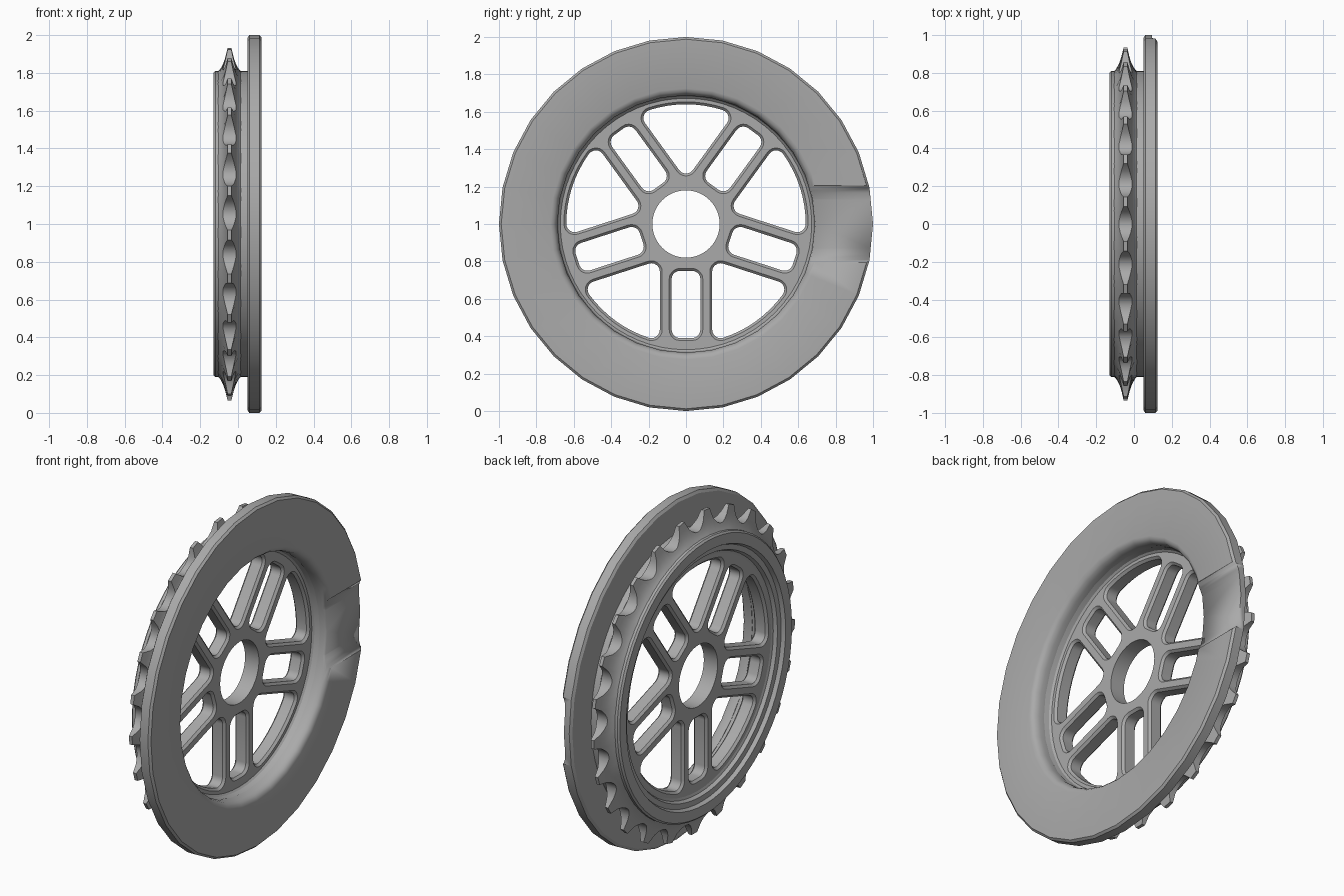
import bpy, bmesh, math
from math import sin, cos, pi, radians, asin, sqrt

if "Cube" in bpy.data.objects:
    bpy.data.objects.remove(bpy.data.objects["Cube"])

GREY = (0.4, 0.4, 0.4, 1)
metal = bpy.data.materials.new("grey_metal")
metal.use_nodes = True
metal.diffuse_color = GREY
metal.node_tree.nodes["Principled BSDF"].inputs["Base Color"].default_value = GREY


def finish(name, bm, angle=30):
    """Turn a bmesh into a shaded object standing on the ground."""
    bmesh.ops.recalc_face_normals(bm, faces=bm.faces)
    mesh = bpy.data.meshes.new(name)
    bm.to_mesh(mesh)
    bm.free()
    mesh.materials.append(metal)
    obj = bpy.data.objects.new(name, mesh)
    obj.location.z = 1
    bpy.context.collection.objects.link(obj)
    bpy.ops.object.select_all(action='DESELECT')
    obj.select_set(True)
    bpy.context.view_layer.objects.active = obj
    bpy.ops.object.shade_smooth_by_angle(angle=radians(angle))
    return obj


def bridge_rings(bm, rings, closed):
    """Join equal loops of vertices with quads."""
    pairs = zip(rings, rings[1:] + rings[:1]) if closed else zip(rings, rings[1:])
    for a, b in pairs:
        n = len(a)
        for i in range(n):
            j = (i + 1) % n
            bm.faces.new((a[i], a[j], b[j], b[i]))


def lathe(name, profile, segments):
    """Revolve a closed (x, radius) profile about the x axis."""
    bm = bmesh.new()
    rings = []
    for k in range(segments):
        a = 2 * pi * k / segments
        rings.append([bm.verts.new((x, r * cos(a), r * sin(a))) for x, r in profile])
    bridge_rings(bm, rings, True)
    return finish(name, bm)


# Guard ring with rounded inner lip
guard = lathe("guard_ring", [
    (0.05, 0.985), (0.06, 1.0), (0.113, 1.0), (0.125, 0.988), (0.125, 0.725),
    (0.119, 0.708), (0.105, 0.695), (0.08, 0.688), (0.05, 0.688)], 32)

# Shallow recess cut across one side of the guard
half = [(0.205, 0.2), (0.205, 0.123), (0.19, 0.109), (0.165, 0.099), (0.13, 0.095)]
outline = half + [(-z, x) for z, x in reversed(half)]
bm = bmesh.new()
ends = [[bm.verts.new((x, y, z)) for z, x in outline] for y in (0.6, 1.1)]
bridge_rings(bm, ends, False)
for end in ends:
    bm.faces.new(end)
cutter = finish("recess_cutter", bm)
cutter.hide_render = True
cut = guard.modifiers.new("recess", 'BOOLEAN')
cut.object = cutter
cut.solver = 'EXACT'
bpy.context.view_layer.objects.active = guard
bpy.ops.object.modifier_move_to_index(modifier=cut.name, index=0)
bpy.ops.object.modifier_apply(modifier=cut.name)
bpy.data.objects.remove(cutter)

# Rim that carries the teeth, the guard and the web
lathe("rim", [
    (-0.13, 0.80), (-0.12, 0.81), (0.055, 0.81), (0.055, 0.69), (0.02, 0.682),
    (0.008, 0.67), (-0.078, 0.67), (-0.085, 0.69), (-0.105, 0.70),
    (-0.108, 0.73), (-0.13, 0.74)], 64)

# Toothed band: thick at the root, thin at the tips
TEETH, ROOT, TIP = 25, 0.845, 0.935
step = 2 * pi / TEETH
tooth = [(-0.5, ROOT), (-0.4, ROOT + 0.003), (-0.29, ROOT + 0.018), (-0.2, 0.885),
         (-0.11, TIP), (0.11, TIP), (0.2, 0.885), (0.29, ROOT + 0.018), (0.4, ROOT + 0.003)]


def half_width(r):
    t = (TIP - r) / (TIP - 0.8)
    return 0.010 + 0.028 * t + 0.03 * t ** 4


bm = bmesh.new()
rings = []
for k in range(TEETH):
    for off, top in tooth:
        a = -pi / 2 + (k + off) * step
        radii = [0.8 + (top - 0.8) * t for t in (0, 0.2, 0.45, 0.7, 1)]
        side = [(half_width(r), r) for r in radii]
        loop = side + [(-w, r) for w, r in reversed(side)]
        rings.append([bm.verts.new((-0.045 + w, r * cos(a), r * sin(a))) for w, r in loop])
bridge_rings(bm, rings, True)
finish("teeth", bm)


# Web outlines are chains of arcs: (centre u, centre v, radius, start, end, steps)
def slot_arcs():
    r = 0.045
    u0, u1, v = 0.25 + r, 0.61 - r, 0.077 - r
    corners = [(u1, v), (u0, v), (u0, -v), (u1, -v)]
    return [(u, w, r, i * pi / 2, (i + 1) * pi / 2, 5) for i, (u, w) in enumerate(corners)]


def window_arcs():
    r, outer, gap, slope = 0.045, 0.64, 0.14, radians(36)
    reach, d = outer - r, gap + r
    c = slope - asin(d / reach)
    side = slope + pi / 2
    return [(reach * cos(c), -reach * sin(c), r, -side, -c, 6),
            (0, 0, outer, -c, c, 8),
            (reach * cos(c), reach * sin(c), r, c, side, 6),
            (d / sin(slope), 0, r, side, 2 * pi - side, 6)]


def trace(arcs, turn, grow):
    """Points of an arc chain, turned about the axis and grown outward."""
    pts = []
    for u, v, r, a0, a1, n in arcs:
        for i in range(n + 1):
            a = a0 + (a1 - a0) * i / n
            p, q = u + (r + grow) * cos(a), v + (r + grow) * sin(a)
            y, z = p * cos(turn) - q * sin(turn), p * sin(turn) + q * cos(turn)
            if not pts or (y - pts[-1][0]) ** 2 + (z - pts[-1][1]) ** 2 > 1e-9:
                pts.append((y, z))
    if (pts[0][0] - pts[-1][0]) ** 2 + (pts[0][1] - pts[-1][1]) ** 2 < 1e-9:
        pts.pop()
    return pts


# Web: flat faces with chamfered openings
FRONT, BACK, CHAMFER = 0.01, -0.08, 0.013
circle = [(0, 0, 0.18, 0, 2 * pi, 48)]
holes = [(circle, 0, 0.0)]
for k in range(5):
    holes.append((slot_arcs(), -pi / 2 + k * 2 * pi / 5, CHAMFER))
    holes.append((window_arcs(), pi / 2 + k * 2 * pi / 5, CHAMFER))

bm = bmesh.new()
borders = {FRONT: [], BACK: []}
for arcs, turn, c in holes:
    levels = [(FRONT, c), (FRONT - CHAMFER, 0), (BACK + CHAMFER, 0), (BACK, c)]
    rings = [[bm.verts.new((x, y, z)) for y, z in trace(arcs, turn, g)] for x, g in levels]
    bridge_rings(bm, rings, False)
    borders[FRONT].append(rings[0])
    borders[BACK].append(rings[-1])
edge = [(0, 0, 0.68, 0, 2 * pi, 64)]
rings = [[bm.verts.new((x, y, z)) for y, z in trace(edge, 0, 0)] for x in (FRONT, BACK)]
bridge_rings(bm, rings, False)
borders[FRONT].append(rings[0])
borders[BACK].append(rings[1])
for x, loops in borders.items():
    edges = []
    for loop in loops:
        for a, b in zip(loop, loop[1:] + loop[:1]):
            edges.append(bm.edges.get((a, b)) or bm.edges.new((a, b)))
    bmesh.ops.triangle_fill(bm, use_beauty=True, use_dissolve=False, edges=edges, normal=(1, 0, 0))
finish("web", bm, 25)
